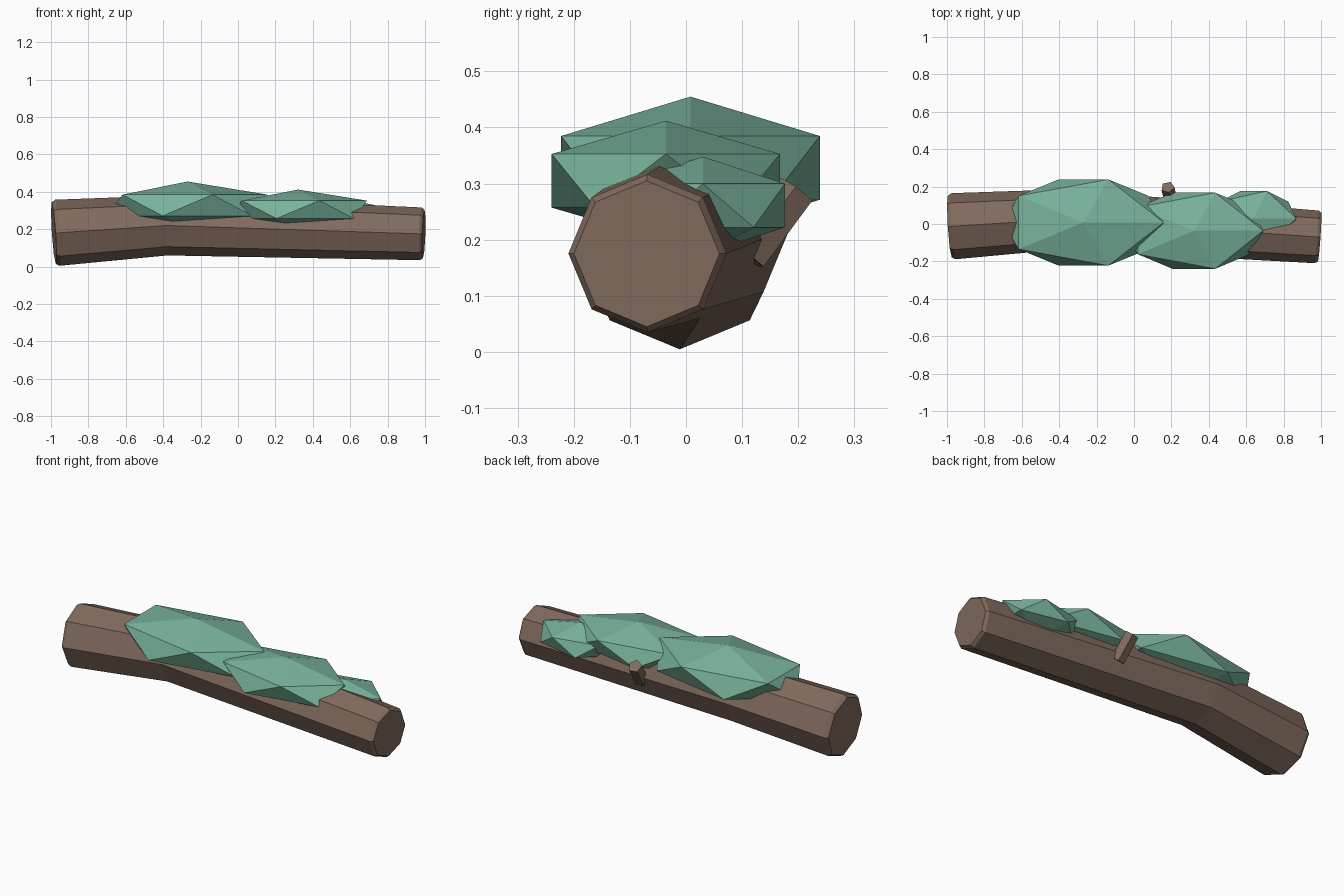
import bpy, bmesh, math
from mathutils import Vector, Matrix

if "Cube" in bpy.data.objects:
    bpy.data.objects.remove(bpy.data.objects["Cube"])


def material(name, rgb):
    m = bpy.data.materials.new(name)
    m.diffuse_color = (*rgb, 1)
    m.use_nodes = True
    m.node_tree.nodes["Principled BSDF"].inputs["Base Color"].default_value = m.diffuse_color
    return m


BARK = material("brown bark", (0.22, 0.145, 0.11))
MOSS = material("green moss", (0.19, 0.45, 0.33))


def finish(name, bm, mat):
    bmesh.ops.recalc_face_normals(bm, faces=bm.faces)
    mesh = bpy.data.meshes.new(name)
    bm.to_mesh(mesh)
    bm.free()
    mesh.materials.append(mat)
    obj = bpy.data.objects.new(name, mesh)
    bpy.context.collection.objects.link(obj)
    return obj


def ring(bm, center, axis, radius, sides=8):
    """Polygon ring perpendicular to axis, with one corner pointing up."""
    axis = axis.normalized()
    side = Vector((0, 0, 1)).cross(axis).normalized()
    up = axis.cross(side)
    return [bm.verts.new(center + radius * (math.cos(a) * up + math.sin(a) * side))
            for a in (2 * math.pi * i / sides for i in range(sides))]


# Bent eight-sided log with chamfered ends
left = Vector((-0.985, -0.013, 0.18))
bend = Vector((-0.38, 0.025, 0.22))
right = Vector((0.993, -0.07, 0.175))
d1, d2 = (bend - left).normalized(), (right - bend).normalized()
bm = bmesh.new()
rings = [ring(bm, c, d, r) for c, d, r in (
    (left, d1, 0.165),
    (left + d1 * 0.02, d1, 0.177),
    (bend, d1 + d2, 0.16),
    (right - d2 * 0.016, d2, 0.141),
    (right, d2, 0.13))]
for a, b in zip(rings, rings[1:]):
    for i in range(8):
        j = (i + 1) % 8
        bm.faces.new((a[i], a[j], b[j], b[i]))
bm.faces.new(rings[0])
bm.faces.new(rings[-1])
finish("log", bm, BARK)

# Moss clumps: squashed twenty-sided solids sunk into the log
for name, center, size in (
        ("moss_large", (-0.27, 0.008, 0.328), (0.48, 0.271, 0.127)),
        ("moss_medium", (0.32, -0.036, 0.305), (0.414, 0.239, 0.107)),
        ("moss_small", (0.64, 0.03, 0.261), (0.255, 0.172, 0.087))):
    bm = bmesh.new()
    bmesh.ops.create_icosphere(bm, subdivisions=1, radius=1)
    bm.transform(Matrix.Translation(center) @ Matrix.Diagonal((*size, 1)))
    finish(name, bm, MOSS)

# Broken twig stubs: short five-sided prisms
for name, base, tip, r in (
        ("twig_stub_back", (0.2, 0.11, 0.17), (0.18, 0.197, 0.288), 0.037),
        ("twig_stub_top", (0.25, 0.0, 0.27), (0.24, 0.03, 0.375), 0.03),
        ("twig_stub_front", (0.71, -0.09, 0.24), (0.71, -0.107, 0.303), 0.01)):
    base, tip = Vector(base), Vector(tip)
    bm = bmesh.new()
    a = ring(bm, base, tip - base, r, 5)
    b = ring(bm, tip, tip - base, r, 5)
    for i in range(5):
        j = (i + 1) % 5
        bm.faces.new((a[i], a[j], b[j], b[i]))
    bm.faces.new(a)
    bm.faces.new(b)
    finish(name, bm, BARK)
